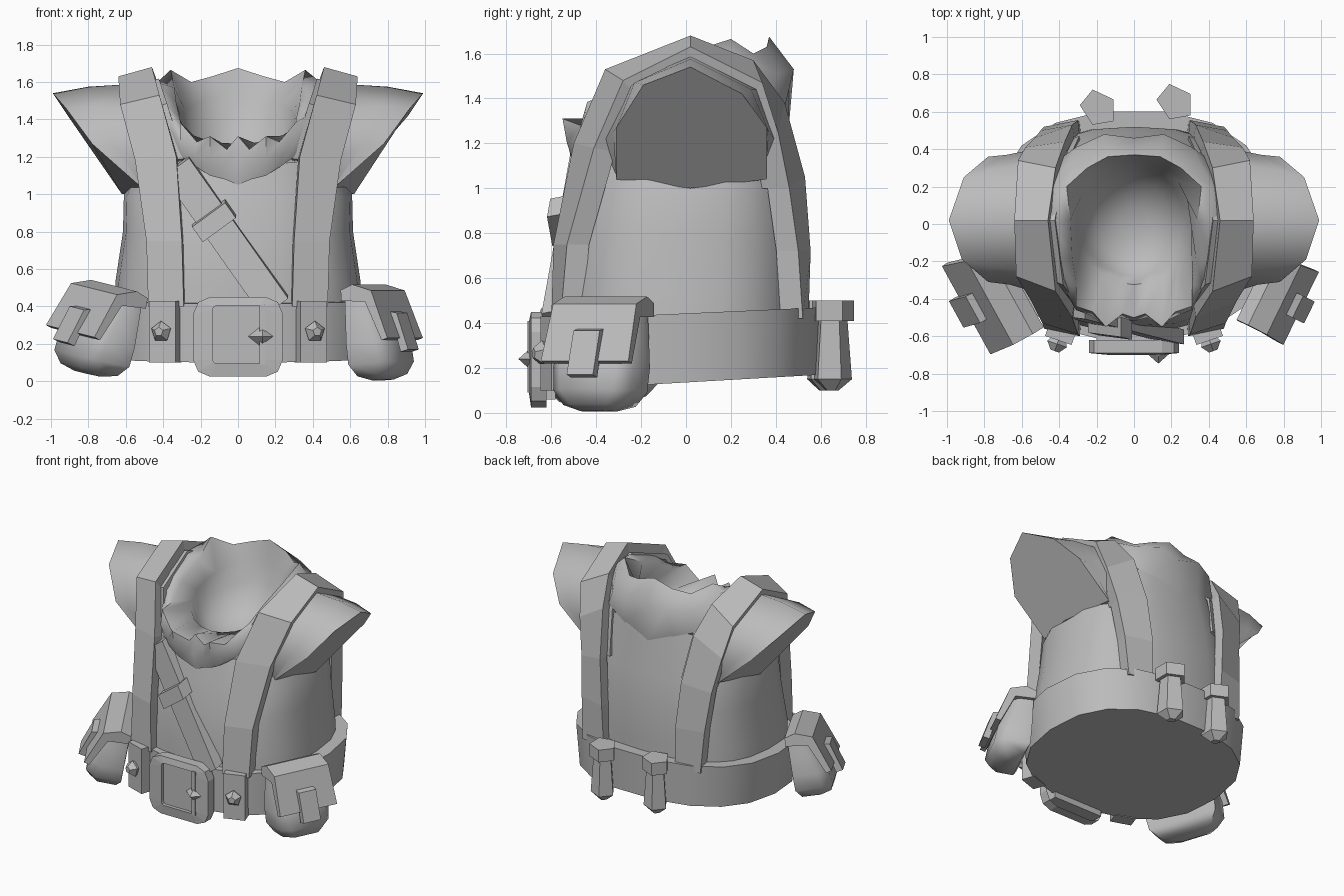
import bpy, math
from math import cos, sin, pi, copysign
from mathutils import Vector, Matrix

if "Cube" in bpy.data.objects:
    bpy.data.objects.remove(bpy.data.objects["Cube"])

grey = bpy.data.materials.new("plain grey")
grey.use_nodes = True
COL = (0.5, 0.5, 0.5, 1)
grey.diffuse_color = COL
grey.node_tree.nodes["Principled BSDF"].inputs["Base Color"].default_value = COL


def build(name, verts, faces, angle=0, mat=Matrix()):
    me = bpy.data.meshes.new(name)
    me.from_pydata([mat @ Vector(v) for v in verts], [], faces)
    ob = bpy.data.objects.new(name, me)
    bpy.context.collection.objects.link(ob)
    me.materials.append(grey)
    bpy.ops.object.select_all(action='DESELECT')
    ob.select_set(True)
    bpy.context.view_layer.objects.active = ob
    bpy.ops.object.mode_set(mode='EDIT')
    bpy.ops.mesh.select_all(action='SELECT')
    bpy.ops.mesh.normals_make_consistent(inside=False)
    bpy.ops.object.mode_set(mode='OBJECT')
    if angle:
        bpy.ops.object.shade_smooth_by_angle(angle=math.radians(angle))


def loft(name, rings, caps=(True, True), angle=0, mat=Matrix()):
    n = len(rings[0])
    verts = [p for r in rings for p in r]
    faces = [(i*n + j, i*n + (j+1) % n, (i+1)*n + (j+1) % n, (i+1)*n + j)
             for i in range(len(rings)-1) for j in range(n)]
    if caps[0]:
        faces.append(tuple(range(n)))
    if caps[1]:
        faces.append(tuple(range(len(verts)-n, len(verts))))
    build(name, verts, faces, angle, mat)


def oval(a, front, back, z_front, z_back, n, p):
    """Squarish horizontal ring whose height runs from front to back."""
    pts = []
    for i in range(n):
        t = 2*pi*i/n
        c, s = cos(t), sin(t)
        x = a*copysign(abs(c)**(2/p), c)
        y = (front+back)/2 + (back-front)/2*copysign(abs(s)**(2/p), s)
        f = (y-front)/(back-front)
        pts.append((x, y, z_front + f*(z_back-z_front)))
    return pts


def prism(name, outline, y0, y1, inset=1.0, mat=Matrix()):
    """Outline in x and z, pushed from y0 to a scaled copy at y1."""
    cx = sum(p[0] for p in outline)/len(outline)
    cz = sum(p[1] for p in outline)/len(outline)
    near = [(cx+(x-cx)*inset, y1, cz+(z-cz)*inset) for x, z in outline]
    loft(name, [[(x, y0, z) for x, z in outline], near], mat=mat)


def rect(x0, x1, z0, z1, c=0):
    if not c:
        return [(x0, z0), (x1, z0), (x1, z1), (x0, z1)]
    return [(x0+c, z0), (x1-c, z0), (x1-c*.3, z0+c*.3), (x1, z0+c), (x1, z1-c), (x1-c*.3, z1-c*.3),
            (x1-c, z1), (x0+c, z1), (x0+c*.3, z1-c*.3), (x0, z1-c), (x0, z0+c), (x0+c*.3, z0+c*.3)]


# Torso and belt
loft("torso", [oval(a, f, b, zf, zb, 24, 2.6) for a, f, b, zf, zb in [
    (.66, -.57, .52, .2, .22), (.655, -.57, .52, .52, .55), (.615, -.545, .52, .78, .82),
    (.61, -.50, .49, .98, 1.02), (.50, -.46, .44, 1.16, 1.36)]], (True, False), 60)
loft("belt", [oval(.72, -.62, .60, .10, .17, 18, 2.4),
              oval(.75, -.625, .61, .415, .47, 18, 2.4)], angle=35)

# Shoulder straps: inner edge and outer edge stations, front to back
STRAP = [((.29, -.60, .40), (.48, -.56, .40)), ((.30, -.59, .75), (.49, -.53, .75)),
         ((.33, -.50, 1.2), (.55, -.41, 1.18)), ((.42, -.36, 1.53), (.63, -.28, 1.48)),
         ((.46, .02, 1.68), (.64, .02, 1.63)), ((.42, .30, 1.57), (.62, .34, 1.47)),
         ((.37, .44, 1.38), (.58, .41, 1.25)), ((.33, .53, 1.05), (.53, .46, 1.0)),
         ((.30, .555, .72), (.50, .50, .72)), ((.29, .545, .42), (.48, .52, .42))]


def sink(p, d):
    p = Vector(p)
    return p + (Vector((p.x*.8, .02, min(p.z, 1.1))) - p).normalized()*d


# Sleeve rings: opening edge, crown and root, starting at the top
OPENING = [(.99, .02, 1.54), (.92, -.19, 1.46), (.78, -.31, 1.27), (.52, -.31, 1.04),
           (.62, .02, 1.0), (.52, .36, 1.04), (.78, .36, 1.27), (.91, .25, 1.42)]
CROWN = [(.80, .02, 1.575), (.76, -.23, 1.47), (.66, -.325, 1.25), (.50, -.30, 1.04),
         (.58, .02, 1.01), (.50, .35, 1.04), (.68, .37, 1.25), (.76, .29, 1.44)]
ROOT = [(.56, .02, 1.59), (.56, -.25, 1.45), (.48, -.38, 1.2), (.45, -.29, 1.02),
        (.50, .02, 1.0), (.45, .33, 1.02), (.48, .41, 1.2), (.56, .32, 1.44)]

for side, s in (("left", 1), ("right", -1)):
    flip = Matrix.Diagonal((s, 1, 1, 1))
    loft(side + "_shoulder_strap", [[i, o, sink(o, .10), sink(i, .07)] for i, o in STRAP], mat=flip)
    yoke = []
    for i, o in STRAP[2:8]:
        i, o = Vector(i), Vector(o)
        i2, o2 = sink(i - (o-i)*.15, .07), sink(o, .085)
        yoke.append([i2, o2, sink(o2, .04), sink(i2, .04)])
    loft(side + "_shoulder_yoke", yoke, mat=flip, angle=40)
    loft(side + "_sleeve", [ROOT, CROWN, OPENING], (False, True), 55, flip)

# Ragged collar: half hem, outer fold and rim, front to back, then mirrored
HEM = [(0, -.49, 1.05), (.07, -.49, 1.08), (.15, -.48, 1.10), (.23, -.47, 1.15), (.30, -.44, 1.2),
       (.38, -.34, 1.37), (.45, -.2, 1.49), (.48, .0, 1.59), (.46, .2, 1.53), (.38, .36, 1.38),
       (.20, .43, 1.32), (0, .455, 1.24)]
FOLD = [(0, -.52, 1.17), (.07, -.50, 1.16), (.15, -.53, 1.2), (.23, -.49, 1.2), (.31, -.46, 1.28),
        (.37, -.34, 1.42), (.42, -.2, 1.53), (.44, .0, 1.60), (.42, .2, 1.61), (.31, .41, 1.51),
        (.16, .48, 1.53), (0, .46, 1.5)]
RIM = [(0, -.50, 1.31), (.06, -.48, 1.24), (.15, -.55, 1.31), (.22, -.47, 1.28), (.31, -.44, 1.385),
       (.31, -.32, 1.40), (.33, -.18, 1.49), (.34, .02, 1.57), (.36, .2, 1.665), (.25, .30, 1.6),
       (.14, .36, 1.63), (0, .37, 1.675)]


def whole(half):
    return half + [(-x, y, z) for x, y, z in half[-2:0:-1]]


bowl = []
for r, z_front, z_back in ((.31, 1.27, 1.52), (.27, 1.19, 1.38), (.2, 1.14, 1.24), (.08, 1.12, 1.15)):
    angles = [2*pi*i/22 for i in range(22)]
    bowl.append([(r*sin(t), .01 - r*1.08*cos(t), (z_front+z_back)/2 - (z_back-z_front)/2*cos(t))
                 for t in angles])
loft("collar", [whole(HEM), whole(FOLD), whole(RIM)] + bowl, (False, True), 65)

# Diagonal chest strap with its slider
top, low = Vector((-.33, -.46, 1.15)), Vector((.20, -.595, .40))
run = (low-top).normalized()
out = Vector((0, -1, -.18)).normalized()
wide = run.cross(out).normalized()


def bar(name, a, b, w, d):
    loft(name, [[p + wide*w - out*.04, p + wide*w + out*d, p - wide*w + out*d, p - wide*w - out*.04]
                for p in (a, b)])


bar("chest_strap", top, low, .085, .04)
mid = top + (low-top)*.38
bar("strap_slider", mid - run*.05, mid + run*.05, .11, .09)

# Buckle: frame around a slightly sunk panel, upright bar and pyramid stud
prism("buckle_panel", rect(-.2, .2, .06, .42), -.58, -.675)
outer, inner = rect(-.24, .24, .025, .45, .09), rect(-.135, .135, .095, .405, .02)
loft("buckle_frame", [[(x, y, z) for x, z in o] for o, y in
     ((outer, -.62), (outer, -.69), (inner, -.70), (inner, -.65))], (False, False))
prism("buckle_bar", rect(.115, .145, .09, .41), -.65, -.705)
diamond = [(.13+.075*sin(i*pi/2), .24+.06*cos(i*pi/2)) for i in range(4)]
prism("buckle_stud", diamond, -.68, -.745, .02)

# Belt keepers with five-sided studs
for side, s in (("left", 1), ("right", -1)):
    turn = Matrix.Translation((s*.39, -.58, 0)) @ Matrix.Rotation(s*.33, 4, 'Z')
    prism(side + "_belt_keeper", rect(-.075, .075, .1, .43), .05, -.045, mat=turn)
    loft(side + "_keeper_stud", [[(r*sin(i*pi*.4), y, .265+r*cos(i*pi*.4)) for i in range(5)]
                                 for r, y in ((.045, -.04), (.058, -.065), (.025, -.105))], mat=turn)


# Hip pouches: local x across, -y outward
def pouch(side, mat):
    rings = []
    for z, w, y0, y1 in [(0, .08, -.06, -.13), (.025, .15, -.01, -.19), (.09, .19, .02, -.215),
                         (.2, .20, .02, -.20), (.34, .19, .02, -.16), (.46, .18, .02, -.13)]:
        c = min(w*.4, .06)
        rings.append([(-w, y0, z), (w, y0, z), (w, y1+c, z), (w-c, y1, z), (-w+c, y1, z), (-w, y1+c, z)])
    loft(side + "_pouch_body", rings, angle=60, mat=mat)
    flap = [(.03, .49), (-.04, .515), (-.15, .475), (-.235, .215), (-.20, .205), (-.11, .42), (.03, .43)]
    loft(side + "_pouch_flap", [[(x*(1 + (.5-z)*.2), y, z) for y, z in flap]
                                for x in (-.205, .205)], mat=mat)
    clasp = [(-.185, .36), (-.225, .35), (-.28, .15), (-.235, .14)]
    loft(side + "_pouch_clasp", [[(x, y, z) for y, z in clasp] for x in (-.065, .065)], mat=mat)


pouch("left", Matrix.Translation((.665, -.34, .5)) @ Matrix.Rotation(math.radians(64), 4, 'Z')
      @ Matrix.Rotation(math.radians(-4), 4, 'X') @ Matrix.Translation((0, 0, -.5)))
pouch("right", Matrix.Translation((-.63, -.345, .49)) @ Matrix.Rotation(math.radians(-60), 4, 'Z')
      @ Matrix.Rotation(math.radians(-10), 4, 'X') @ Matrix.Rotation(math.radians(7), 4, 'Y')
      @ Matrix.Diagonal((1.25, 1.05, .95, 1)) @ Matrix.Translation((0, 0, -.5)))

# Back clips: five-sided lofts
for name, x, y in (("right_back_clip", -.19, .62), ("left_back_clip", .22, .65)):
    loft(name, [[(x - r*cos(i*pi*.4), y + r*sin(i*pi*.4 + .15), z) for i in range(5)]
                for z, r in ((.10, .03), (.15, .09), (.41, .07), (.41, .1), (.5, .1))])
